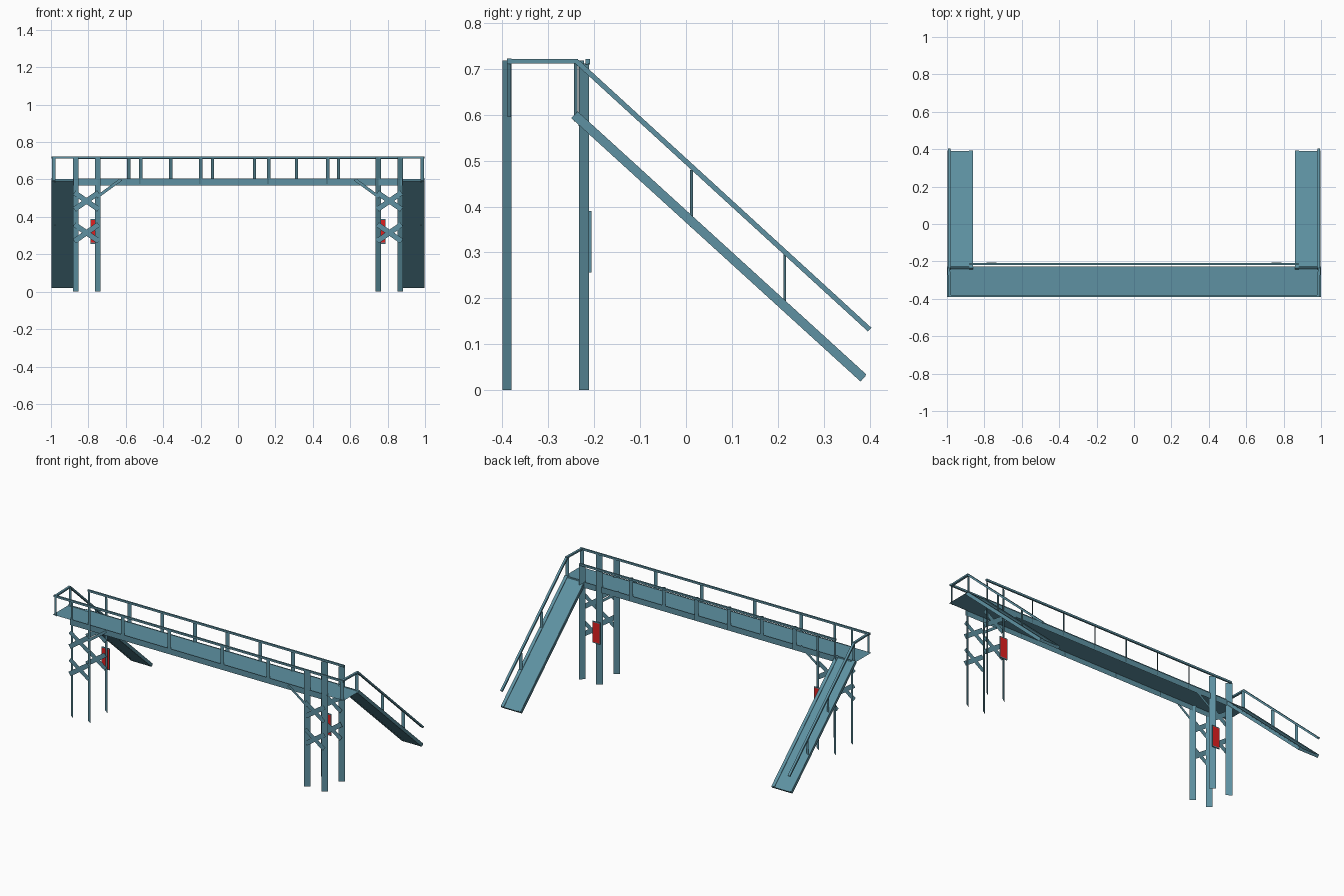
import bpy, bmesh
from mathutils import Vector

if "Cube" in bpy.data.objects:
    bpy.data.objects.remove(bpy.data.objects["Cube"])


def material(name, rgb):
    m = bpy.data.materials.new(name)
    m.diffuse_color = (*rgb, 1)
    m.use_nodes = True
    m.node_tree.nodes["Principled BSDF"].inputs["Base Color"].default_value = m.diffuse_color
    return m


TEAL = material("teal_steel", (0.112, 0.285, 0.36))
RED = material("warning_red", (0.74, 0.014, 0.014))


def make(name, build, mat=TEAL):
    bm = bmesh.new()
    build(bm)
    me = bpy.data.meshes.new(name)
    bm.to_mesh(me)
    bm.free()
    me.materials.append(mat)
    ob = bpy.data.objects.new(name, me)
    bpy.context.collection.objects.link(ob)
    return ob


def quad(bm, *pts):
    bm.faces.new([bm.verts.new(p) for p in pts])


def upright(bm, x, y, z0, z1, dx, dy):
    # flat upright strip standing diagonally in plan
    quad(bm, (x - dx, y - dy, z0), (x + dx, y + dy, z0),
         (x + dx, y + dy, z1), (x - dx, y - dy, z1))


def beam(bm, a, b, w, h):
    # box running from a to b; w sideways, h upward
    a, b = Vector(a), Vector(b)
    d = (b - a).normalized()
    side = d.cross(Vector((0, 0, 1))).normalized()
    up = side.cross(d)
    rings = []
    for p in (a, b):
        rings.append([bm.verts.new(p + side * i * w / 2 + up * j * h / 2)
                      for i, j in ((-1, -1), (1, -1), (1, 1), (-1, 1))])
    r, q = rings
    bm.faces.new(r)
    bm.faces.new(q[::-1])
    for i in range(4):
        j = (i + 1) % 4
        bm.faces.new((r[j], r[i], q[i], q[j]))
    bmesh.ops.recalc_face_normals(bm, faces=bm.faces)


def strip(bm, x0, z0, x1, z1, y, w):
    # flat brace in the xz plane
    a, b = Vector((x0, y, z0)), Vector((x1, y, z1))
    d = (b - a).normalized()
    n = Vector((-d.z, 0, d.x)) * w / 2
    quad(bm, a - n, b - n, b + n, a + n)


# walkway and its side girders
make("walkway_deck", lambda bm: quad(
    bm, (-1, -.39, .6), (1, -.39, .6), (1, -.228, .6), (-1, -.228, .6)))
for name, y, s in (("front_girder", -.39, 1), ("back_girder", -.228, -1)):
    make(name, lambda bm: quad(
        bm, (-.88 * s, y, .568), (.88 * s, y, .568), (.88 * s, y, .604), (-.88 * s, y, .604)))

# walkway railings
make("front_rail", lambda bm: beam(bm, (-.995, -.385, .717), (.995, -.385, .717), .01, .012))
make("back_rail", lambda bm: beam(bm, (-.88, -.214, .715), (.88, -.214, .715), .01, .012))


def front_posts(bm):
    for x in (-.52, -.2, .165, .48):
        upright(bm, x, -.39, .575, .718, .009, .005)


def back_posts(bm):
    for i in range(6):
        upright(bm, -.585 + .2245 * i, -.228, .575, .718, .009, .006)


make("front_rail_posts", front_posts)
make("back_rail_posts", back_posts)

for s, side in ((-1, "left"), (1, "right")):
    # end railing
    def end_rail(bm):
        beam(bm, (.985 * s, -.39, .717), (.99 * s, -.235, .717), .014, .01)
        upright(bm, .985 * s, -.385, .595, .718, .01 * s, .004)
        upright(bm, .985 * s, -.24, .585, .715, .01 * s, .004)
    make(side + "_end_rail", end_rail)

    # stair ramp with raised edges, outer handrail and posts
    make(side + "_stair", lambda bm: beam(
        bm, (.929 * s, -.243, .598), (.929 * s, .386, .025), .138, .016))

    def stringers(bm):
        for x in (.872, .988):
            beam(bm, (x * s, -.243, .6), (x * s, .386, .027), .02, .02)
    make(side + "_stair_stringers", stringers)
    make(side + "_stair_handrail", lambda bm: beam(
        bm, (.988 * s, -.238, .716), (.988 * s, .4, .132), .014, .011))

    def stair_posts(bm):
        upright(bm, .985 * s, .012, .355, .48, .009 * s, .003)
        upright(bm, .985 * s, .215, .175, .3, .009 * s, .003)
    make(side + "_stair_posts", stair_posts)

    # tower legs
    def legs(bm):
        for x in (.75, .868):
            upright(bm, x * s, -.39, 0, .718, .015 * s, .01)
            upright(bm, x * s, -.222, 0, .712, .015 * s, .011)
    make(side + "_tower_legs", legs)

    # crossed braces and corner struts, front and back
    def braces(bm):
        for y in (-.4, -.234):
            for z in (.27, .44):
                strip(bm, .745 * s, z, .875 * s, z + .09, y, .028)
                strip(bm, .875 * s, z, .745 * s, z + .09, y - .004, .028)
            strip(bm, .755 * s, .505, .625 * s, .6, y, .016)
    make(side + "_tower_braces", braces)

    # control box with red panels on both faces
    make(side + "_signal_box", lambda bm: beam(
        bm, (.736 * s, -.209, .323), (.788 * s, -.209, .323), .006, .134))

    def panels(bm):
        for y, f in ((-.2125, 1), (-.2055, -1)):
            a, b = .762 * s - .024 * f, .762 * s + .024 * f
            quad(bm, (a, y, .262), (b, y, .262), (b, y, .384), (a, y, .384))
    make(side + "_red_panels", panels, RED)
